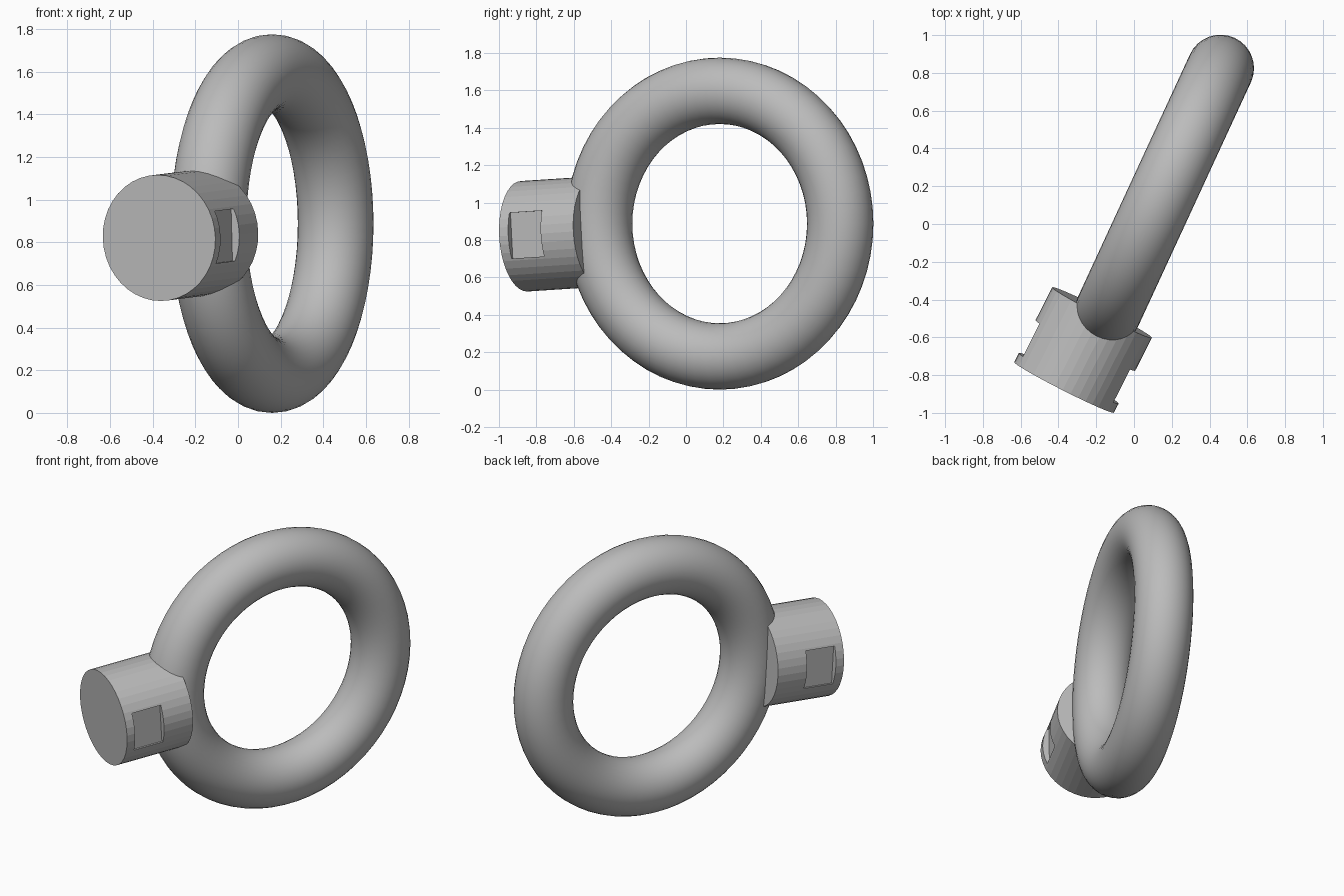
import bpy
from math import radians
from mathutils import Matrix, Vector

if "Cube" in bpy.data.objects:
    bpy.data.objects.remove(bpy.data.objects["Cube"], do_unlink=True)

# Single grey metal
metal = bpy.data.materials.new("grey_metal")
metal.use_nodes = True
grey = (0.5, 0.5, 0.5, 1)
metal.diffuse_color = grey
metal.node_tree.nodes["Principled BSDF"].inputs["Base Color"].default_value = grey

CENTER = Vector((0.16, 0.18, 0.8875))
FACE = Vector((-0.37, -0.865, 0.82))
STUD_RADIUS = 0.296
STUD_LENGTH = 0.445

# Ring: standing torus turned about the vertical axis
ring_turn = Matrix.Rotation(radians(-24.8), 4, "Z") @ Matrix.Rotation(radians(90), 4, "Y")
bpy.ops.mesh.primitive_torus_add(major_radius=0.71, minor_radius=0.1775,
                                 major_segments=64, minor_segments=32)
ring = bpy.context.object
ring.name = "ring"
ring.matrix_world = Matrix.Translation(CENTER) @ ring_turn
ring.data.materials.append(metal)
bpy.ops.object.shade_smooth()

# Stud frame: local y runs from the end face towards the ring centre
axis = (CENTER - FACE).normalized()
side = axis.cross(Vector((0, 0, 1))).normalized()
up = side.cross(axis)
frame = Matrix((side, axis, up)).transposed().to_4x4()
frame.translation = FACE

# Stud
bpy.ops.mesh.primitive_cylinder_add(vertices=40, radius=STUD_RADIUS, depth=STUD_LENGTH)
stud = bpy.context.object
stud.name = "stud"
stud.data.transform(Matrix.Translation((0, STUD_LENGTH / 2, 0)) @ Matrix.Rotation(radians(90), 4, "X"))
stud.matrix_world = frame
stud.data.materials.append(metal)

# Wrench slots on both sides of the stud
for name, sign in (("left", 1), ("right", -1)):
    bpy.ops.mesh.primitive_cube_add(size=1)
    cutter = bpy.context.object
    cutter.name = name + "_slot_cutter"
    cutter.data.transform(Matrix.Translation((sign * (STUD_RADIUS + 0.06), 0.152, 0))
                          @ Matrix.Diagonal((0.2, 0.195, 0.245, 1)))
    cutter.matrix_world = frame
    cutter.data.materials.append(metal)
    cutter.hide_render = True
    cutter.hide_set(True)
    cut = stud.modifiers.new(name + "_slot", "BOOLEAN")
    cut.operation = "DIFFERENCE"
    cut.solver = "EXACT"
    cut.object = cutter
